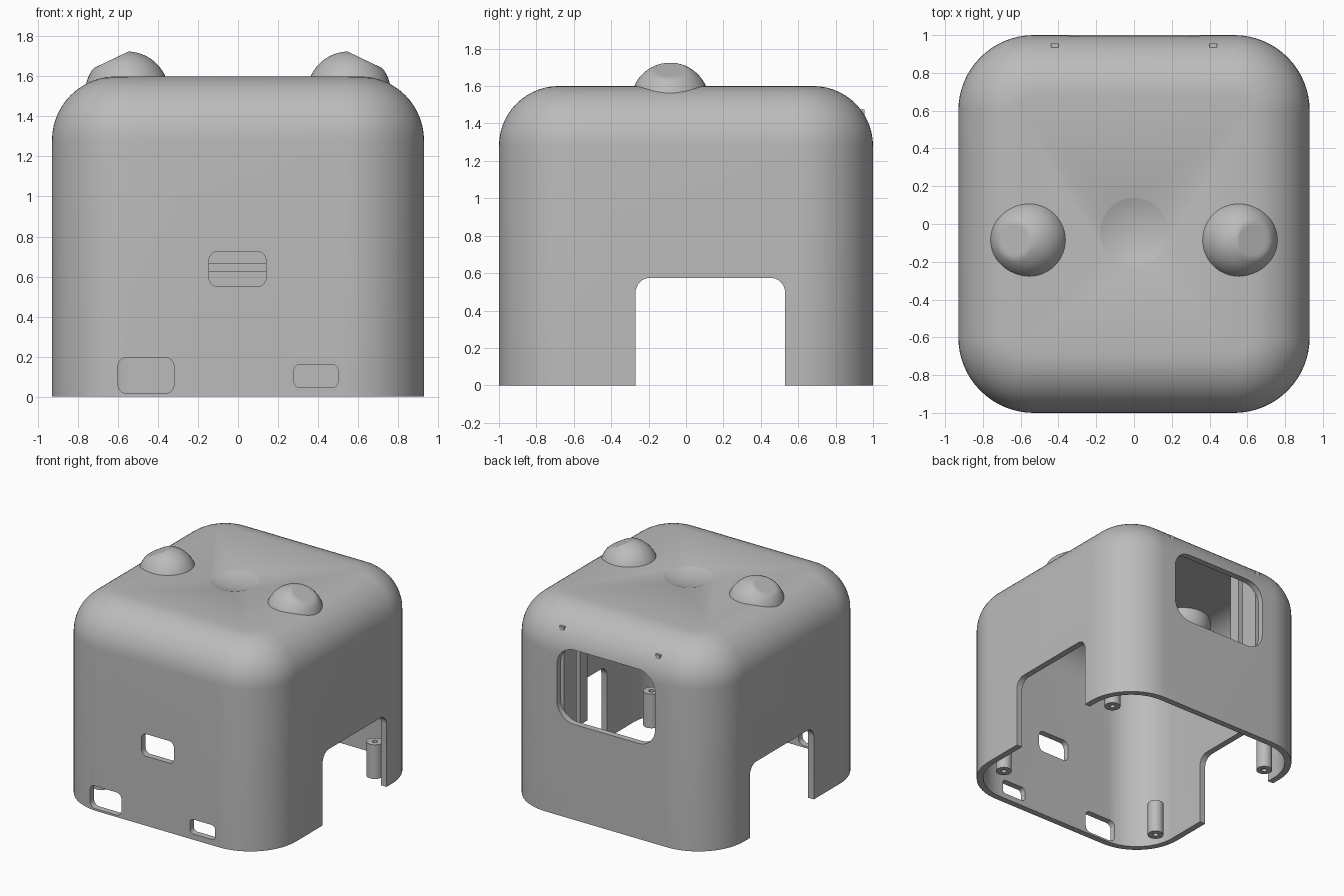
import bpy, bmesh, math
from mathutils import Matrix, Vector

if "Cube" in bpy.data.objects:
    bpy.data.objects.remove(bpy.data.objects["Cube"])

grey = bpy.data.materials.new("light grey plastic")
grey.use_nodes = True
grey.diffuse_color = (0.5, 0.5, 0.5, 1)
grey.node_tree.nodes["Principled BSDF"].inputs["Base Color"].default_value = (0.5, 0.5, 0.5, 1)


def finish(name, bm, smooth=True):
    bmesh.ops.recalc_face_normals(bm, faces=bm.faces)
    mesh = bpy.data.meshes.new(name)
    bm.to_mesh(mesh)
    bm.free()
    mesh.materials.append(grey)
    ob = bpy.data.objects.new(name, mesh)
    bpy.context.collection.objects.link(ob)
    return ob


def smooth(ob):
    bpy.ops.object.select_all(action='DESELECT')
    ob.select_set(True)
    bpy.context.view_layer.objects.active = ob
    bpy.ops.object.shade_smooth_by_angle(angle=math.radians(30))


def rounded_ring(hx, hy, r, steps):
    """Points of a rounded rectangle, counterclockwise."""
    pts = []
    for k, (sx, sy) in enumerate([(1, 1), (-1, 1), (-1, -1), (1, -1)]):
        for i in range(steps + 1):
            a = math.pi / 2 * (k + i / steps)
            pts.append((sx * (hx - r) + r * math.cos(a), sy * (hy - r) + r * math.sin(a)))
    return pts


def loft(name, rings, matrix=Matrix()):
    """Closed solid through rings given as (half x, half y, radius, z)."""
    bm = bmesh.new()
    steps = 16 if len(rings) > 2 else 8
    loops = [[bm.verts.new(matrix @ Vector((x, y, z))) for x, y in rounded_ring(hx, hy, r, steps)]
             for hx, hy, r, z in rings]
    for low, high in zip(loops, loops[1:]):
        for i in range(len(low)):
            j = (i + 1) % len(low)
            bm.faces.new((low[i], low[j], high[j], high[i]))
    bm.faces.new(loops[0][::-1])
    bm.faces.new(loops[-1])
    return finish(name, bm)


def domed_block(name, inset, bottom):
    """Rounded block with a filleted top, shrunk by inset."""
    hx, hy, fillet, r = 0.93 - inset, 1 - inset, 0.32 - inset, 0.4 - inset
    rings = [(hx, hy, r, bottom)]
    for i in range(15):
        a = math.pi / 2 * i / 14
        d = fillet * (1 - math.cos(a))
        rings.append((hx - d, hy - d, r - d, 1.28 + fillet * math.sin(a)))
    return loft(name, rings)


def cut(target, cutter):
    mod = target.modifiers.new("cut", 'BOOLEAN')
    mod.operation, mod.solver, mod.object = 'DIFFERENCE', 'EXACT', cutter
    bpy.context.view_layer.objects.active = target
    bpy.ops.object.modifier_apply(modifier=mod.name)
    bpy.data.objects.remove(cutter)


def opening(x0, x1, z0, z1, r, y):
    """Rounded cutter through the front or back wall."""
    place = Matrix.Translation(((x0 + x1) / 2, y, (z0 + z1) / 2)) @ Matrix.Rotation(math.pi / 2, 4, 'X')
    return loft("cutter", [((x1 - x0) / 2, (z1 - z0) / 2, r, -0.2),
                           ((x1 - x0) / 2, (z1 - z0) / 2, r, 0.2)], place)


def box(name, x0, x1, y0, y1, z0, z1):
    bm = bmesh.new()
    size = Matrix.Diagonal((x1 - x0, y1 - y0, z1 - z0, 1))
    centre = Matrix.Translation(((x0 + x1) / 2, (y0 + y1) / 2, (z0 + z1) / 2))
    bmesh.ops.create_cube(bm, size=1, matrix=centre @ size)
    return finish(name, bm)


# Hollow shell
shell = domed_block("shell", 0, 0)
cut(shell, domed_block("cutter", 0.05, -0.2))

# Front slots and back window
cut(shell, opening(-0.60, -0.32, 0.015, 0.195, 0.045, -1))
cut(shell, opening(0.28, 0.50, 0.045, 0.16, 0.03, -1))
cut(shell, opening(-0.145, 0.14, 0.55, 0.725, 0.045, -1))
cut(shell, opening(-0.43, 0.43, 0.755, 1.34, 0.15, 1))

# Doorway through both sides
side = Matrix.Translation((0, 0.13, 0.1375)) @ Matrix.Rotation(math.pi / 2, 4, 'Y')
cut(shell, loft("cutter", [(0.4375, 0.4, 0.08, -1.2), (0.4375, 0.4, 0.08, 1.2)], side))

# Shallow dimple in the roof
bm = bmesh.new()
bmesh.ops.create_uvsphere(bm, u_segments=64, v_segments=96, radius=0.55,
                          matrix=Matrix.Translation((0, -0.04, 2.12)))
cut(shell, finish("cutter", bm))
smooth(shell)

for s, label in ((-1, "right"), (1, "left")):
    # Ear dome, flattened on its outer shoulder
    bm = bmesh.new()
    bmesh.ops.create_uvsphere(bm, u_segments=48, v_segments=32, radius=0.21)
    normal = Vector((0.43 * s, 0, 0.9)).normalized()
    for v in bm.verts:
        over = v.co.dot(normal) - 0.186
        if over > 0:
            v.co -= normal * over
    bm.transform(Matrix.Translation((0.555 * s, -0.085, 1.515)))
    smooth(finish(label + "_ear_dome", bm))

    # Screen rails behind the window
    xs = sorted((0.40 * s, 0.44 * s))
    box(label + "_rear_rail", *xs, 0.80, 0.935, 0.625, 1.45)
    box(label + "_rail_tip", *xs, 0.935, 0.955, 0.625, 1.475)
    box(label + "_inner_rail", *xs, 0.66, 0.755, 0.625, 1.56)

    # Screw posts in the corners
    for t, end in ((-1, "front"), (1, "back")):
        bm = bmesh.new()
        place = Matrix.Translation((0.75 * s, 0.64 * t, 0.135))
        bmesh.ops.create_cone(bm, cap_ends=True, segments=32, radius1=0.06, radius2=0.06,
                              depth=0.27, matrix=place)
        post = finish(f"{end}_{label}_screw_post", bm)
        bm = bmesh.new()
        bmesh.ops.create_cone(bm, cap_ends=True, segments=16, radius1=0.02, radius2=0.02,
                              depth=0.5, matrix=place)
        cut(post, finish("cutter", bm))
        smooth(post)

# Ledge under the screen
box("screen_ledge", -0.44, 0.44, 0.82, 0.96, 0.625, 0.665)
